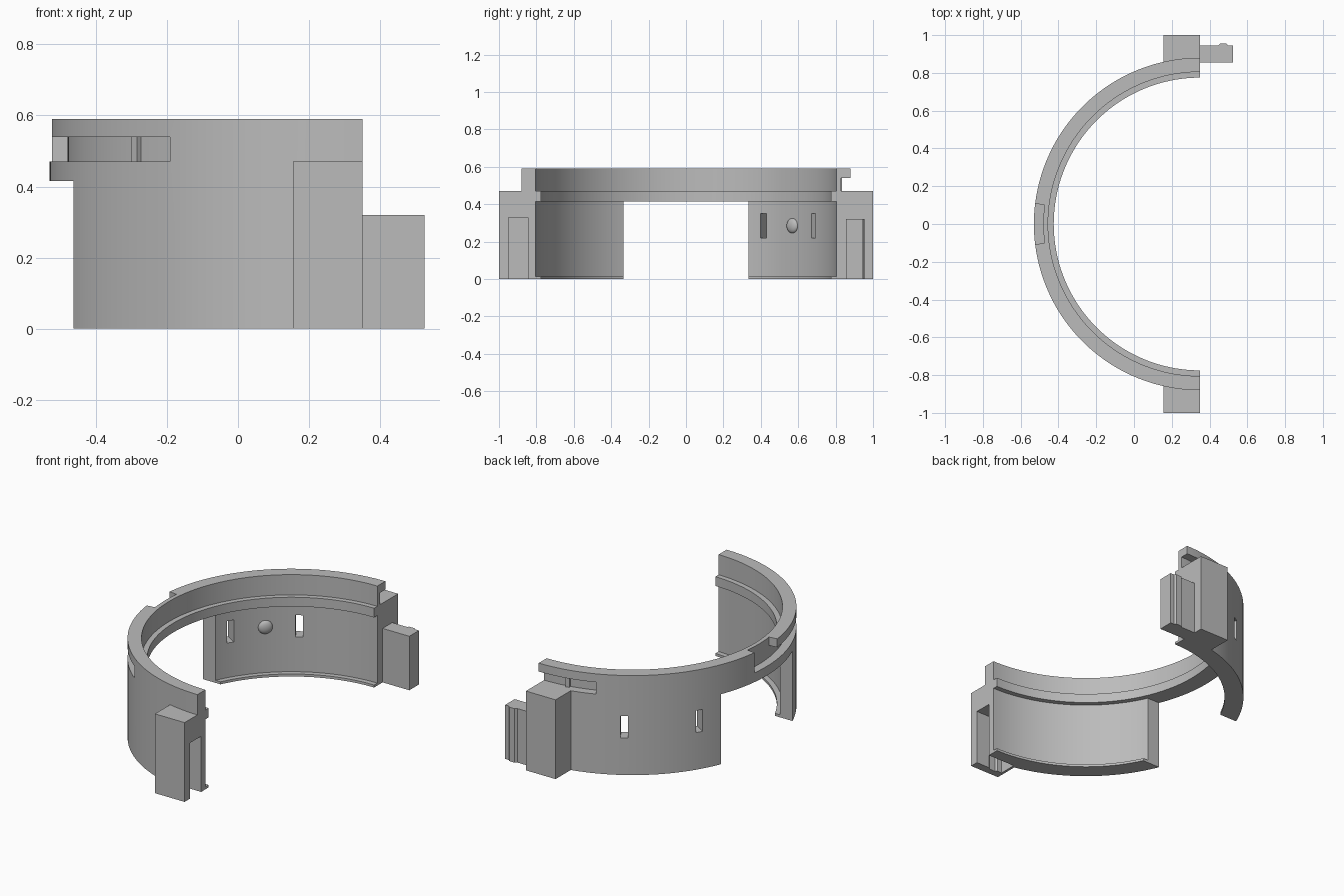
import bpy, bmesh, math
from mathutils import Matrix

if "Cube" in bpy.data.objects:
    bpy.data.objects.remove(bpy.data.objects["Cube"])

CX = 0.35                      # ring axis, also the flat end plane of the half ring
R_OUT, R_IN, R_LIP = 0.88, 0.805, 0.775
R_GROOVE = 0.83

grey = bpy.data.materials.new("plain grey")
grey.diffuse_color = (0.5, 0.5, 0.5, 1)
grey.use_nodes = True
grey.node_tree.nodes["Principled BSDF"].inputs["Base Color"].default_value = grey.diffuse_color


def polar(r, deg):
    """Point on the ring; angle runs from -x toward the front."""
    a = math.radians(deg)
    return CX - r * math.cos(a), -r * math.sin(a)


def finish(name, bm):
    bmesh.ops.recalc_face_normals(bm, faces=bm.faces)
    me = bpy.data.meshes.new(name)
    bm.to_mesh(me)
    bm.free()
    me.materials.append(grey)
    ob = bpy.data.objects.new(name, me)
    bpy.context.collection.objects.link(ob)
    return ob


def prism(name, pts, z0, z1):
    """Plan outline extruded from z0 to z1."""
    bm = bmesh.new()
    lo = [bm.verts.new((x, y, z0)) for x, y in pts]
    hi = [bm.verts.new((x, y, z1)) for x, y in pts]
    bm.faces.new(lo)
    bm.faces.new(hi)
    n = len(pts)
    for i in range(n):
        j = (i + 1) % n
        bm.faces.new((lo[i], lo[j], hi[j], hi[i]))
    return finish(name, bm)


def box(name, x0, x1, y0, y1, z0, z1):
    return prism(name, [(x0, y0), (x1, y0), (x1, y1), (x0, y1)], z0, z1)


def sector(name, r0, r1, a0, a1, z0, z1):
    n = max(2, round((a1 - a0) / 2))
    angs = [a0 + (a1 - a0) * i / n for i in range(n + 1)]
    pts = [polar(r0, a) for a in angs] + [polar(r1, a) for a in reversed(angs)]
    return prism(name, pts, z0, z1)


def cut(ob, cutter, keep=False):
    m = ob.modifiers.new("cut", 'BOOLEAN')
    m.operation = 'DIFFERENCE'
    m.solver = 'EXACT'
    m.object = cutter
    bpy.context.view_layer.objects.active = ob
    bpy.ops.object.modifier_apply(modifier=m.name)
    if not keep:
        bpy.data.objects.remove(cutter, do_unlink=True)


# Half ring: revolved wall section with a middle lip and a thin bottom lip
section = [(R_LIP, 0), (R_OUT, 0), (R_OUT, 0.59), (R_IN, 0.59), (R_IN, 0.47),
           (R_LIP, 0.47), (R_LIP, 0.415), (R_IN, 0.415), (R_IN, 0.015), (R_LIP, 0.015)]
bm = bmesh.new()
STEPS = 90
rows = [[bm.verts.new((*polar(r, -90 + 180 * i / STEPS), z)) for r, z in section]
        for i in range(STEPS + 1)]
for a, b in zip(rows, rows[1:]):
    for i in range(len(section)):
        j = (i + 1) % len(section)
        bm.faces.new((a[i], a[j], b[j], b[i]))
bm.faces.new(rows[0])
bm.faces.new(rows[-1])
ring = finish("half_ring", bm)

# Wide opening below the middle lip
cut(ring, box("opening_cutter", -1, 0.1, -0.335, 0.335, -0.1, 0.415))

# Twist-lock entry notch and the grooves around the outside
cut(ring, sector("notch_cutter", R_GROOVE, 1.0, -7, 7, 0.47, 0.7))
cut(ring, sector("front_groove_cutter", R_GROOVE, 1.0, 5, 52, 0.47, 0.54))
cut(ring, sector("back_groove_cutter", R_GROOVE, 1.0, -95, -68, 0.47, 0.54))

# Two upright slots through the back wall
for ang in (-31, -58):
    c = box("slot_cutter", -0.1, 0.1, -0.02, 0.02, 0.22, 0.35)
    x, y = polar(0.84, ang)
    c.data.transform(Matrix.Translation((x, y, 0)) @ Matrix.Rotation(math.radians(ang), 4, 'Z'))
    cut(ring, c)

# End blocks
front_block = box("front_block", 0.155, CX, -1.0, -0.83, 0, 0.47)
back_block = box("back_block", 0.155, CX, 0.83, 1.0, 0, 0.47)

# Socket in the front block, with a recess for the catch
socket = prism("socket_cutter", [(0.17, -0.845), (0.17, -0.95), (0.2, -0.95), (0.21, -0.96),
                                 (0.25, -0.96), (0.26, -0.95), (0.5, -0.95), (0.5, -0.845)],
               -0.1, 0.33)
cut(ring, socket, keep=True)
cut(front_block, socket)

# Plug tab on the back block, with its raised catch
prism("plug_tab", [(0.34, 0.855), (0.525, 0.855), (0.525, 0.945), (0.5, 0.945),
                   (0.49, 0.955), (0.455, 0.955), (0.445, 0.945), (0.34, 0.945)], 0, 0.32)

# Small locking ridges inside the grooves
for name, ang in (("front_ridge", 40.5), ("back_ridge", -79.5)):
    sector(name, 0.82, 0.845, ang - 0.8, ang + 0.8, 0.465, 0.545)

# Shallow round bump on the inside of the back wall
bm = bmesh.new()
bmesh.ops.create_uvsphere(bm, u_segments=24, v_segments=12, radius=0.04)
x, y = polar(R_IN, -45)
bm.transform(Matrix.Translation((x, y, 0.285)) @ Matrix.Rotation(math.radians(-45), 4, 'Z')
             @ Matrix.Diagonal((0.5, 1, 1, 1)))
bump = finish("round_bump", bm)

# Smooth curved walls, sharp edges kept
for ob in (ring, bump):
    bpy.ops.object.select_all(action='DESELECT')
    ob.select_set(True)
    bpy.context.view_layer.objects.active = ob
    bpy.ops.object.shade_smooth_by_angle(angle=math.radians(30))
